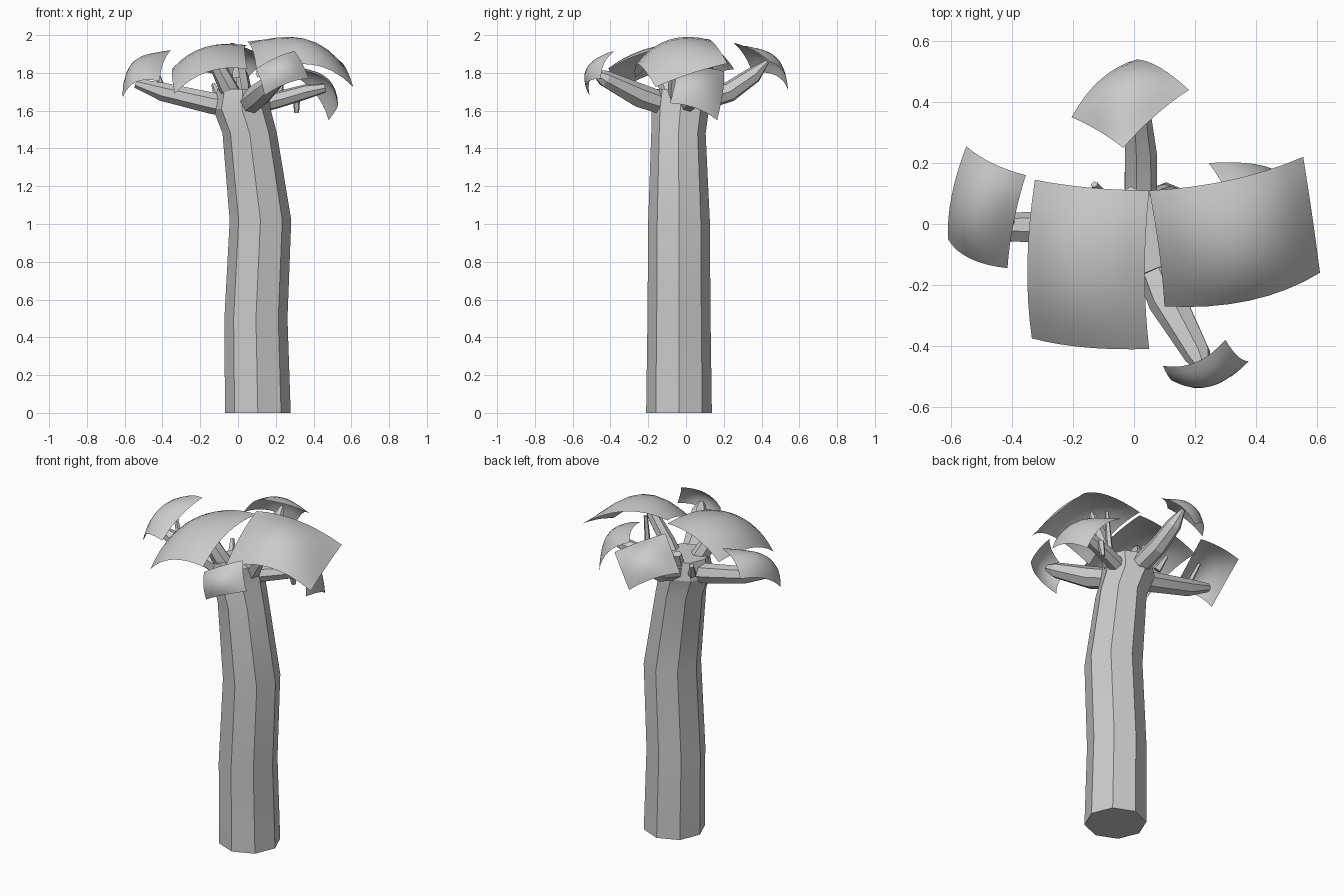
import bpy, bmesh, math
from mathutils import Vector

if "Cube" in bpy.data.objects:
    bpy.data.objects.remove(bpy.data.objects["Cube"])


def finish(name, bm, smooth_angle):
    me = bpy.data.meshes.new(name)
    bm.to_mesh(me)
    bm.free()
    ob = bpy.data.objects.new(name, me)
    bpy.context.collection.objects.link(ob)
    bpy.ops.object.select_all(action='DESELECT')
    ob.select_set(True)
    bpy.context.view_layer.objects.active = ob
    bpy.ops.object.shade_smooth_by_angle(angle=math.radians(smooth_angle))
    return ob


def tube(name, path, sides, level=False):
    """Capped tapering tube; path holds (x, y, z, radius)."""
    bm = bmesh.new()
    pts = [Vector(p[:3]) for p in path]
    rings = []
    for i, p in enumerate(pts):
        d = pts[min(i + 1, len(pts) - 1)] - pts[max(i - 1, 0)]
        if level:
            a, b = Vector((1, 0, 0)), Vector((0, 1, 0))
        else:
            ref = Vector((0, 0, 1)) if abs(d.normalized().z) < 0.9 else Vector((1, 0, 0))
            a = d.cross(ref).normalized()
            b = d.normalized().cross(a)
        r = path[i][3]
        rings.append([bm.verts.new(p + r * (a * math.cos(t) + b * math.sin(t)))
                      for t in (2 * math.pi * k / sides for k in range(sides))])
    for lo, hi in zip(rings, rings[1:]):
        for k in range(sides):
            n = (k + 1) % sides
            bm.faces.new((lo[k], lo[n], hi[n], hi[k]))
    bm.faces.new(rings[0][::-1])
    bm.faces.new(rings[-1])
    bmesh.ops.recalc_face_normals(bm, faces=bm.faces[:])
    return finish(name, bm, 20)


def leaf(name, c, front, right, back, left, mid, n=8):
    """Domed open sheet through four corners, with a bow per edge and a middle bulge."""
    a, b, d, e = (Vector(p) for p in c)
    normal = (d - a).cross(e - b).normalized()
    bm = bmesh.new()
    grid = []
    for j in range(n + 1):
        v = j / n
        row = []
        for i in range(n + 1):
            u = i / n
            p = a.lerp(b, u).lerp(e.lerp(d, u), v)
            hu, hv = 4 * u * (1 - u), 4 * v * (1 - v)
            lift = (hu * (front * (1 - v) + back * v) + hv * (left * (1 - u) + right * u)
                    + mid * hu * hv)
            row.append(bm.verts.new(p + normal * lift))
        grid.append(row)
    for j in range(n):
        for i in range(n):
            bm.faces.new((grid[j][i], grid[j][i + 1], grid[j + 1][i + 1], grid[j + 1][i]))
    return finish(name, bm, 40)


# Eight-sided trunk with a leaning, flared crown
tube("trunk", [(.105, -.037, 0, .174), (.095, -.037, .5, .167), (.119, -.037, 1.02, .163),
               (.062, -.04, 1.48, .144), (.02, -.03, 1.61, .152), (.025, -.03, 1.715, .135)], 8, True)

# Main branches
tube("left_branch", [(-.02, -.02, 1.62, .06), (-.14, -.015, 1.64, .058), (-.4, -.012, 1.70, .05),
                     (-.54, 0, 1.745, .025)], 7)
tube("back_branch", [(.02, .03, 1.64, .057), (.02, .23, 1.70, .055), (.01, .36, 1.79, .045),
                     (0, .43, 1.86, .012)], 7)
tube("front_branch", [(.05, -.1, 1.63, .06), (.11, -.25, 1.68, .065), (.21, -.43, 1.77, .045),
                      (.23, -.48, 1.80, .02)], 7)
tube("right_branch", [(.1, 0, 1.63, .05), (.22, .03, 1.66, .045), (.36, .05, 1.70, .04),
                      (.46, .06, 1.72, .025)], 7)
tube("middle_left_branch", [(.0, -.05, 1.62, .055), (-.06, -.1, 1.74, .05), (-.12, -.13, 1.86, .04),
                            (-.14, -.14, 1.92, .015)], 7)
tube("middle_right_branch", [(.09, -.04, 1.62, .055), (.16, -.05, 1.74, .045), (.25, -.04, 1.88, .035),
                             (.29, -.03, 1.94, .012)], 7)

# Thin twigs under the leaves
tube("left_twig", [(-.4, 0, 1.72, .018), (-.45, .03, 1.85, .01)], 5)
tube("crown_stub", [(0, .06, 1.66, .035), (-.01, .1, 1.77, .025)], 6)
tube("side_stub", [(-.1, .08, 1.66, .025), (-.13, .13, 1.74, .012)], 5)
tube("hanging_twig", [(.31, .1, 1.59, .014), (.31, .08, 1.69, .022)], 5)
tube("right_twig", [(.22, .05, 1.68, .02), (.24, .05, 1.92, .012)], 5)

# Domed leaf sheets
leaf("left_leaf", [(-.61, -.05, 1.67), (-.415, -.145, 1.755), (-.355, .16, 1.92), (-.55, .255, 1.82)],
     .05, .02, .025, .035, .03)
leaf("middle_left_leaf", [(-.335, -.375, 1.69), (.05, -.41, 1.82), (.05, .11, 1.945), (-.325, .145, 1.82)],
     .055, .045, .035, .06, .02)
leaf("middle_right_leaf", [(.10, -.27, 1.775), (.61, -.16, 1.725), (.555, .22, 1.85), (.05, .11, 1.965)],
     .105, .01, .06, .035, .05)
leaf("back_leaf", [(-.205, .35, 1.80), (-.035, .25, 1.96), (.18, .44, 1.86), (.01, .54, 1.71)],
     .015, .015, .035, .045, .035)
leaf("right_leaf", [(.35, -.06, 1.81), (.525, -.085, 1.64), (.48, .165, 1.55), (.245, .20, 1.81)],
     .05, .03, .045, .025, .02)
leaf("front_leaf", [(.14, -.51, 1.68), (.375, -.45, 1.77), (.30, -.38, 1.915), (.095, -.465, 1.82)],
     .05, .02, .035, .025, .015)
